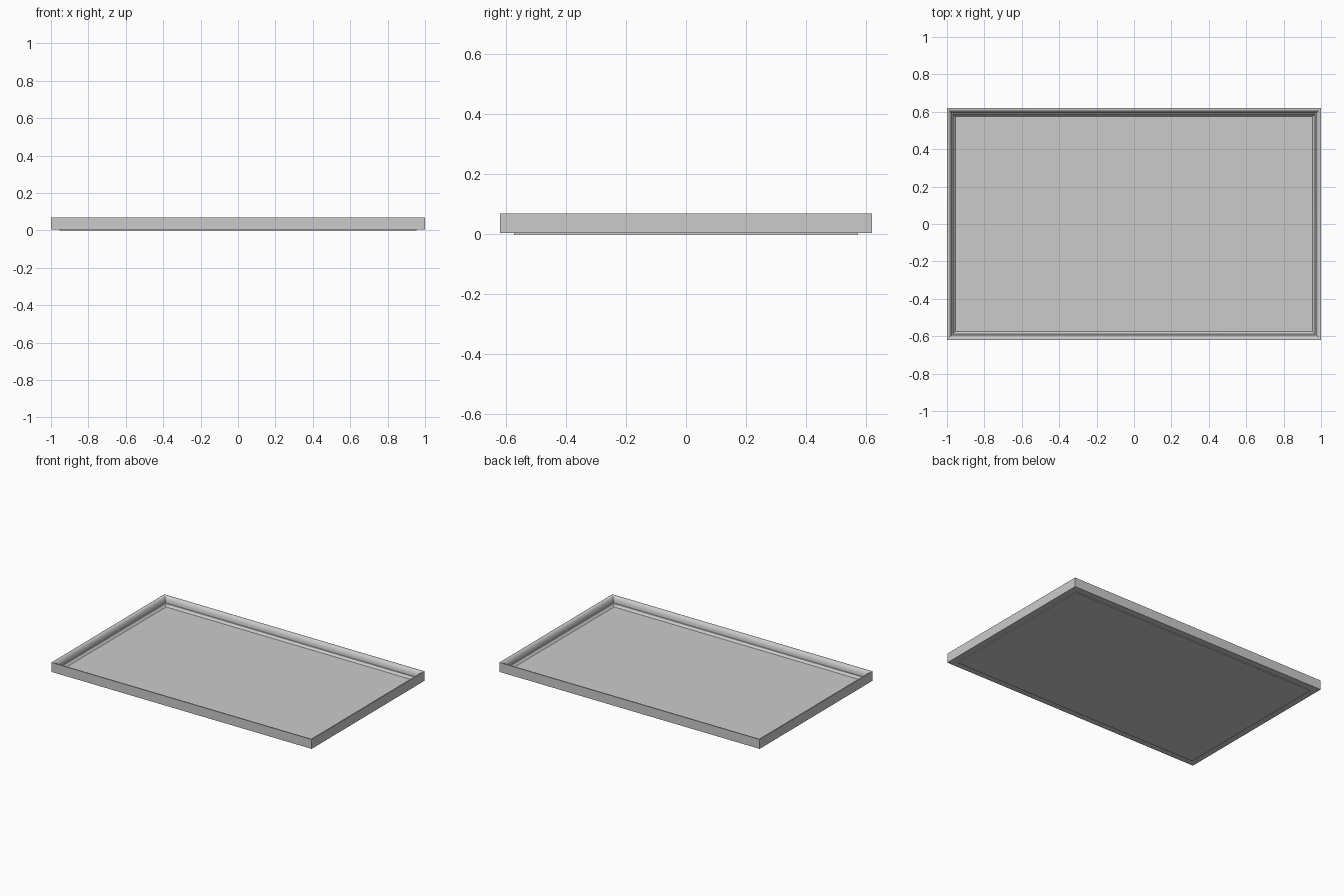
import bpy, bmesh, math

if "Cube" in bpy.data.objects:
    bpy.data.objects.remove(bpy.data.objects["Cube"])

HX, HY = 1.0, 0.62


def mitred_frame(name, profile):
    """Sweep a closed (inset, z) profile round the rectangle with mitred corners."""
    bm = bmesh.new()
    rings = []
    for sx, sy in ((-1, -1), (1, -1), (1, 1), (-1, 1)):
        rings.append([bm.verts.new((sx * (HX - d), sy * (HY - d), z)) for d, z in profile])
    n = len(profile)
    for c in range(4):
        a, b = rings[c], rings[(c + 1) % 4]
        for i in range(n):
            j = (i + 1) % n
            bm.faces.new((a[i], b[i], b[j], a[j]))
    bmesh.ops.recalc_face_normals(bm, faces=bm.faces)
    return finish(name, bm)


def finish(name, bm):
    mesh = bpy.data.meshes.new(name)
    bm.to_mesh(mesh)
    bm.free()
    obj = bpy.data.objects.new(name, mesh)
    bpy.context.collection.objects.link(obj)
    return obj


# Moulding: upright outer wall, thin rim, hollow cove, ledge and sloped inner lip
cove = []
for k in range(7):
    t = math.radians(90 * k / 6)
    cove.append((0.004 + 0.023 * (1 - math.cos(t)), 0.07 - 0.042 * math.sin(t)))
profile = [(0.0, 0.005), (0.0, 0.07)] + [(d, z) for d, z in reversed(
    [(0.027 - (d - 0.004), 0.028 + (0.07 - z)) for d, z in cove])]
profile += [(0.033, 0.027), (0.042, 0.015), (0.046, 0.012), (0.046, 0.005)]
frame = mitred_frame("frame_moulding", profile)

# Flat panel, standing slightly proud of the underside of the frame
bm = bmesh.new()
bmesh.ops.create_cube(bm, size=1)
for v in bm.verts:
    v.co = (v.co.x * 2 * (HX - 0.046), v.co.y * 2 * (HY - 0.046), (v.co.z + 0.5) * 0.012)
finish("back_panel", bm)

# Smooth only the curved cove
bpy.ops.object.select_all(action='DESELECT')
frame.select_set(True)
bpy.context.view_layer.objects.active = frame
bpy.ops.object.shade_smooth_by_angle(angle=math.radians(28))
